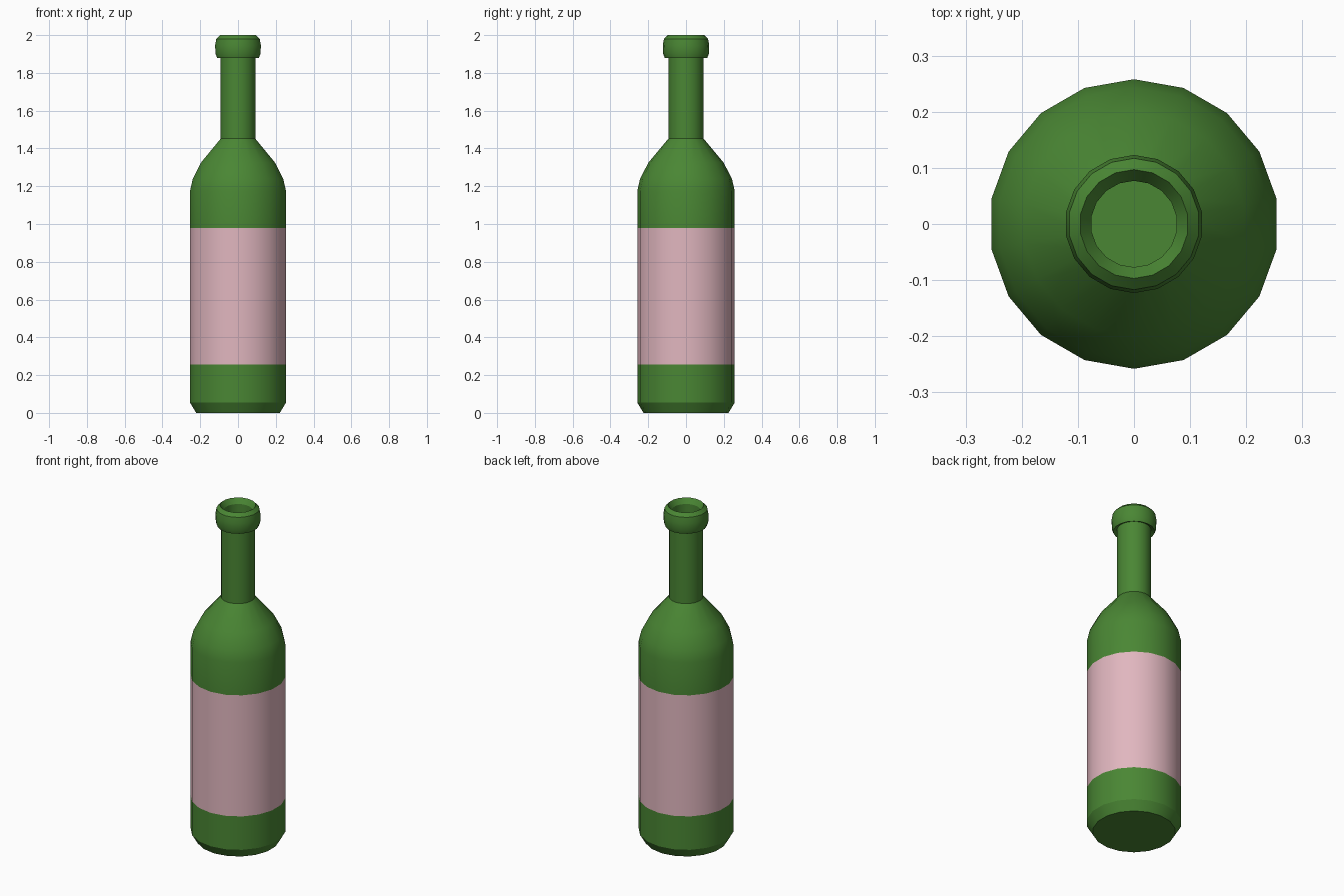
import bpy, bmesh, math

if "Cube" in bpy.data.objects:
    bpy.data.objects.remove(bpy.data.objects["Cube"])

SIDES = 18


def material(name, rgb):
    m = bpy.data.materials.new(name)
    m.diffuse_color = (*rgb, 1)
    m.use_nodes = True
    m.node_tree.nodes["Principled BSDF"].inputs["Base Color"].default_value = m.diffuse_color
    return m


glass = material("green glass", (0.068, 0.24, 0.034))
paper = material("pink label", (0.75, 0.47, 0.52))

LABEL_LOW, LABEL_HIGH = 0.255, 0.98

# Radius and height, from the base up the outside and down into the mouth
profile = [
    (0.225, 0.0), (0.258, 0.055), (0.258, LABEL_LOW), (0.258, LABEL_HIGH),
    (0.258, 1.175), (0.243, 1.24), (0.199, 1.325), (0.093, 1.452),   # shoulder
    (0.093, 1.89), (0.113, 1.88), (0.121, 1.902), (0.123, 1.945),    # neck and lip
    (0.117, 1.98), (0.097, 2.0), (0.077, 1.97), (0.077, 1.45),       # mouth
]

bm = bmesh.new()
rings = []
for r, z in profile:
    ring = []
    for i in range(SIDES):
        a = math.pi / 2 + 2 * math.pi * i / SIDES
        ring.append(bm.verts.new((r * math.cos(a), r * math.sin(a), z)))
    rings.append(ring)
for low, high in zip(rings, rings[1:]):
    for i in range(SIDES):
        j = (i + 1) % SIDES
        bm.faces.new((low[i], low[j], high[j], high[i]))

# Base and the closed bottom of the mouth
bm.faces.new(rings[0][::-1])
bm.faces.new(rings[-1])

# Label is the straight band between its two heights
for f in bm.faces:
    z = f.calc_center_median().z
    f.material_index = int(LABEL_LOW < z < LABEL_HIGH)

bmesh.ops.recalc_face_normals(bm, faces=bm.faces[:])
mesh = bpy.data.meshes.new("bottle")
bm.to_mesh(mesh)
bm.free()
mesh.materials.append(glass)
mesh.materials.append(paper)
bottle = bpy.data.objects.new("bottle", mesh)
bpy.context.collection.objects.link(bottle)

bpy.context.view_layer.objects.active = bottle
bottle.select_set(True)
bpy.ops.object.shade_smooth_by_angle(angle=math.radians(30))
